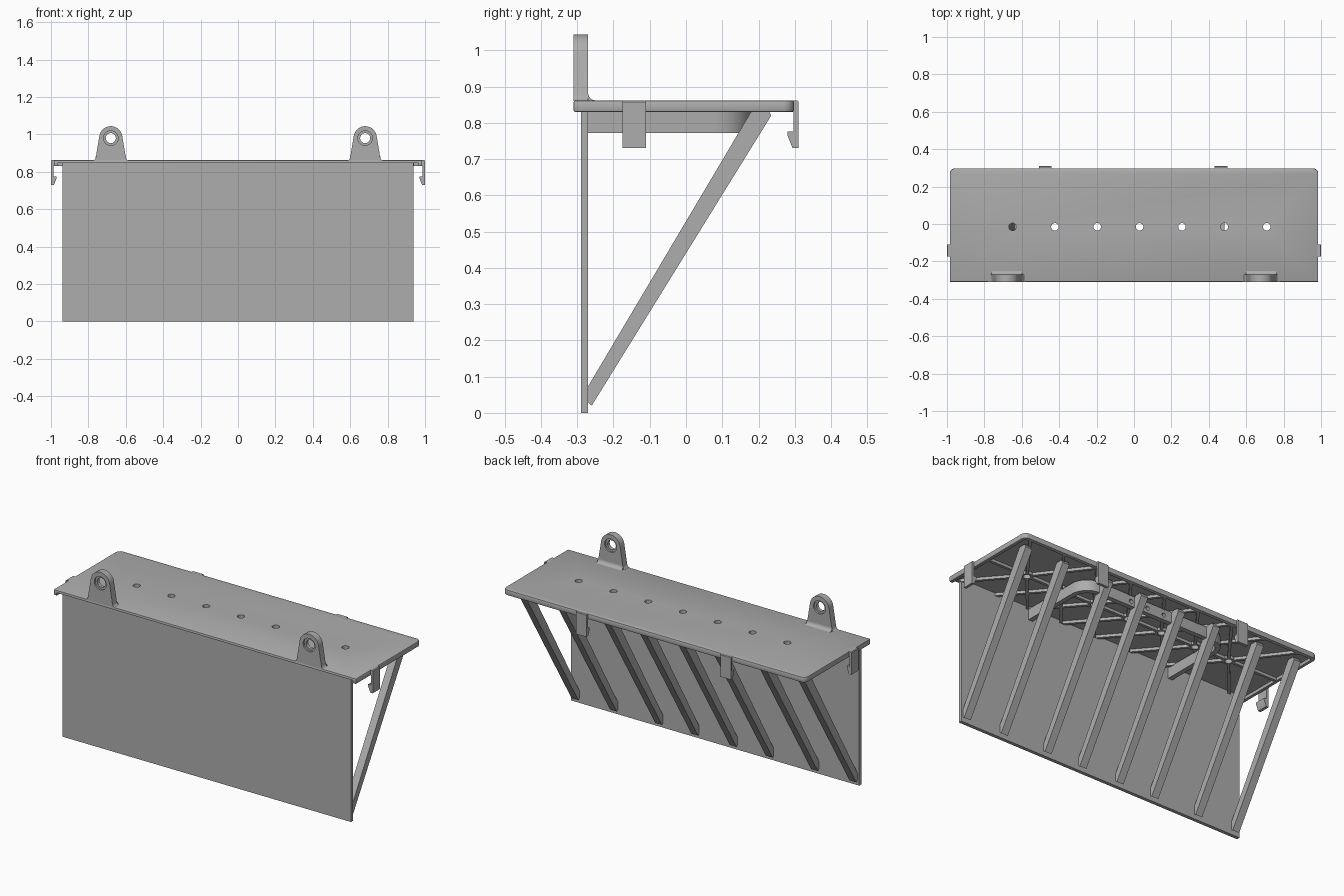
import bpy, bmesh
from math import cos, sin, pi, radians
from mathutils import Vector

cube = bpy.data.objects.get("Cube")
if cube:
    bpy.data.objects.remove(cube, do_unlink=True)

GREY = (0.42, 0.42, 0.42, 1)
grey = bpy.data.materials.new("plain grey")
grey.use_nodes = True
grey.diffuse_color = GREY
grey.node_tree.nodes["Principled BSDF"].inputs["Base Color"].default_value = GREY


def prism(name, pts, axis, lo, hi):
    """Extrude a 2D outline along an axis (x: yz outline, y: xz, z: xy)."""
    place = {"x": lambda a, b, t: (t, a, b),
             "y": lambda a, b, t: (a, t, b),
             "z": lambda a, b, t: (a, b, t)}[axis]
    bm = bmesh.new()
    low = [bm.verts.new(place(a, b, lo)) for a, b in pts]
    top = [bm.verts.new(place(a, b, hi)) for a, b in pts]
    bm.faces.new(low[::-1])
    bm.faces.new(top)
    for i in range(len(pts)):
        j = (i + 1) % len(pts)
        bm.faces.new((low[i], low[j], top[j], top[i]))
    bmesh.ops.recalc_face_normals(bm, faces=bm.faces)
    mesh = bpy.data.meshes.new(name)
    bm.to_mesh(mesh)
    bm.free()
    mesh.materials.append(grey)
    ob = bpy.data.objects.new(name, mesh)
    bpy.context.collection.objects.link(ob)
    return ob


def activate(ob):
    bpy.ops.object.select_all(action="DESELECT")
    ob.select_set(True)
    bpy.context.view_layer.objects.active = ob


def cut(ob, cutter):
    activate(ob)
    mod = ob.modifiers.new("cut", "BOOLEAN")
    mod.operation = "DIFFERENCE"
    mod.solver = "EXACT"
    mod.object = cutter
    bpy.ops.object.modifier_apply(modifier=mod.name)
    bpy.data.objects.remove(cutter, do_unlink=True)


def arc(cx, cy, r, a0, a1, n=8):
    return [(cx + r * cos(radians(a0 + (a1 - a0) * i / n)),
             cy + r * sin(radians(a0 + (a1 - a0) * i / n))) for i in range(n + 1)]


def disc(cx, cy, r, n=24):
    return arc(cx, cy, r, 0, 360 - 360 / n, n - 1)


def box(a0, a1, b0, b1):
    return [(a0, b0), (a1, b0), (a1, b1), (a0, b1)]


def tray(half, front, back, r):
    """Outline with square front corners and rounded back corners."""
    return ([(-half, front), (half, front)] + arc(half - r, back - r, r, 0, 90)
            + arc(r - half, back - r, r, 90, 180))


HOLE_Y, PITCH = -0.015, 0.2265
HOLES = [0.03 + PITCH * i for i in range(-3, 4)]
SKIN = 0.848

# Shelf: thin top with a rim on the sides and back
shelf = prism("shelf", tray(0.985, -0.31, 0.298, 0.03), "z", 0.83, 0.862)
activate(shelf)
bevel = shelf.modifiers.new("soft edges", "BEVEL")
bevel.width, bevel.segments = 0.005, 2
bpy.ops.object.modifier_apply(modifier=bevel.name)
cut(shelf, prism("hollow", tray(0.965, -0.33, 0.278, 0.015), "z", 0.8, SKIN))
for x in HOLES:
    cut(shelf, prism("drill", disc(x, HOLE_Y, 0.02), "z", 0.8, 0.9))

# Bosses and stiffening ribs under the shelf
def rib(name, p, q, width=0.016):
    p, q = Vector(p), Vector(q)
    side = (q - p).orthogonal().normalized() * width / 2
    prism(name, [p - side, q - side, q + side, p + side], "z", 0.832, SKIN + 0.002)


for x in HOLES:
    boss = prism("hole_boss", disc(x, HOLE_Y, 0.032), "z", 0.832, SKIN + 0.002)
    cut(boss, prism("drill", disc(x, HOLE_Y, 0.02), "z", 0.8, 0.9))
    centre = Vector((x, HOLE_Y))
    for dx in (-PITCH, PITCH):
        for y in (-0.28, 0.282):
            end = Vector((x + dx, y))
            rib("diagonal_rib", centre + (end - centre).normalized() * 0.027, end)
stops = [-0.97] + HOLES + [0.97]
for i in range(len(stops) - 1):
    rib("long_rib", (stops[i] + (0.027 if i else 0), HOLE_Y),
        (stops[i + 1] - (0.027 if i < len(HOLES) else 0), HOLE_Y))

# Front panel
prism("front_panel", box(-0.938, 0.938, 0, 0.85), "y", -0.29, -0.27)

# Slanted struts between panel foot and shelf
strut = [(-0.272, 0.03), (-0.26, 0.02), (0.235, 0.82), (0.225, 0.84),
         (0.185, 0.84), (-0.272, 0.07)]
for x in (0.905, 0.655, 0.36, 0.125):
    for s in (-1, 1):
        prism("strut", strut, "x", s * x - 0.022, s * x + 0.022)

# Curved band below the shelf
def u_path(half, back, r):
    return ([(half, -0.272)] + arc(half - r, back - r, r, 0, 90)
            + arc(r - half, back - r, r, 90, 180) + [(-half, -0.272)])


band = prism("curved_band", u_path(0.485, 0.18, 0.1)
             + u_path(0.457, 0.152, 0.072)[::-1], "z", 0.772, 0.835)
for x in (-0.05, 0.06, 0.17):
    cut(band, prism("drill", disc(x, 0.8, 0.012, 16), "y", 0.1, 0.25))

# Hanging lugs with recessed holes and a fillet behind
for s in (-1, 1):
    cx = s * 0.68
    right = arc(0.1, 0.88, 0.02, 270, 190, 5) + arc(0, 0.982, 0.062, 8, 90, 10)
    outline = right + [(-a, b) for a, b in right[-2::-1]]
    lug = prism("hanging_lug", [(cx + a, b) for a, b in outline], "y", -0.31, -0.27)
    cut(lug, prism("drill", disc(cx, 0.98, 0.027), "y", -0.4, -0.2))
    for y0, y1 in ((-0.4, -0.3), (-0.28, -0.2)):
        cut(lug, prism("recess", disc(cx, 0.98, 0.039), "y", y0, y1))
    prism("lug_fillet", [(-0.272, 0.86)] + arc(-0.25, 0.882, 0.02, 270, 180, 6)
          + [(-0.272, 0.882)], "x", cx - 0.082, cx + 0.082)

# Snap clips: an arm with an inward hook, on the back and both ends
def clip(edge, s):
    return [(s * (edge + d), z) for d, z in
            ((0, 0.858), (-0.004, 0.862), (-0.028, 0.862), (-0.028, 0.835),
             (-0.013, 0.835), (-0.013, 0.776), (-0.03, 0.776), (-0.03, 0.765),
             (-0.016, 0.73), (0, 0.73))]


for x in (-0.475, 0.465):
    prism("back_clip", clip(0.31, 1), "x", x - 0.034, x + 0.034)
for s in (-1, 1):
    prism("end_clip", clip(1.0, s), "y", -0.175, -0.11)

# Smooth the round parts, keep edges crisp
for ob in bpy.context.collection.objects:
    if ob.type == "MESH" and ob.data.materials and ob.data.materials[0] == grey:
        activate(ob)
        bpy.ops.object.shade_smooth_by_angle(angle=pi / 6)
